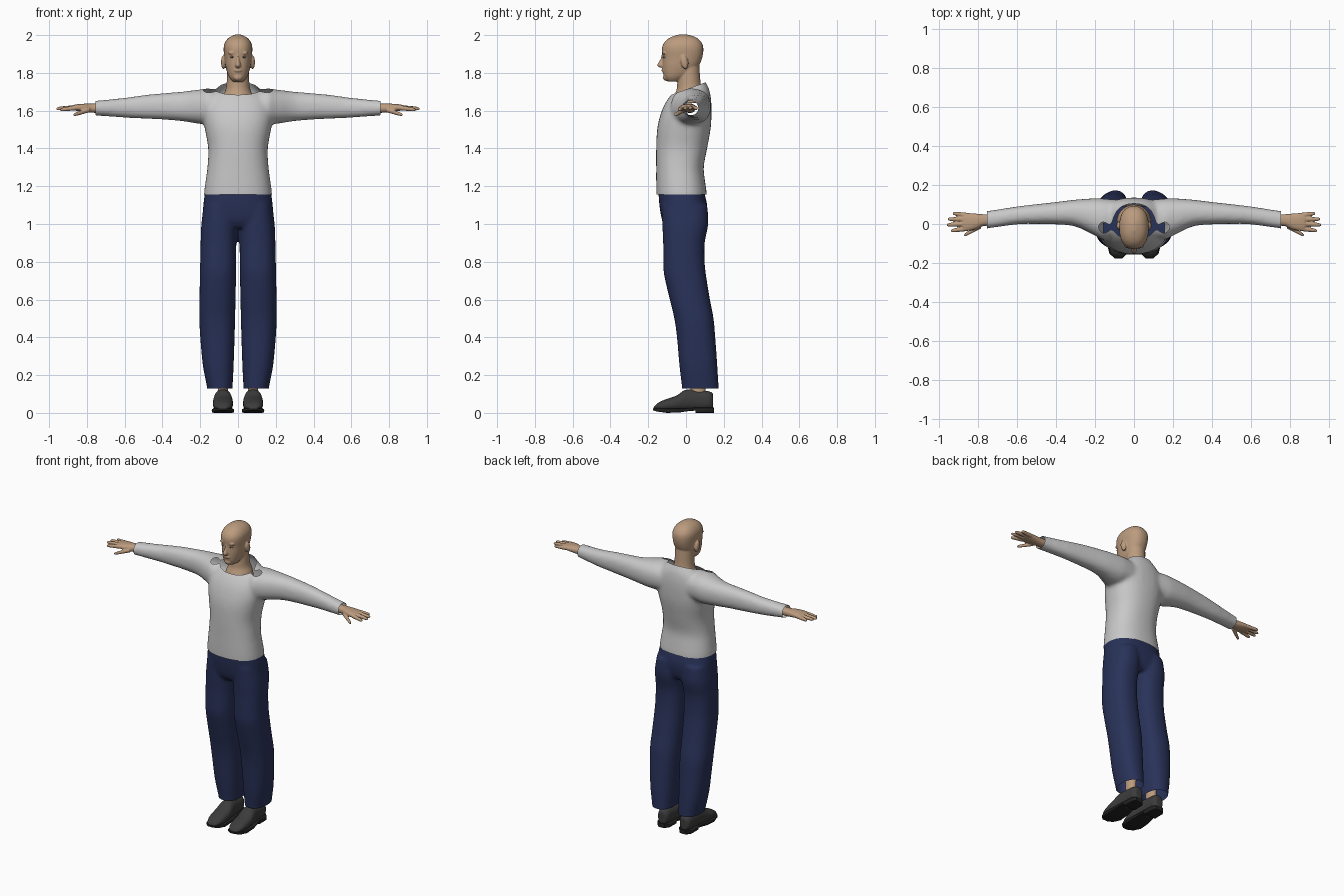
import bpy, bmesh, math
from mathutils import Matrix, Vector

cube = bpy.data.objects.get("Cube")
if cube:
    bpy.data.objects.remove(cube, do_unlink=True)


def material(name, r, g, b):
    m = bpy.data.materials.new(name)
    m.use_nodes = True
    m.diffuse_color = (r, g, b, 1)
    bsdf = next(n for n in m.node_tree.nodes if n.type == 'BSDF_PRINCIPLED')
    bsdf.inputs["Base Color"].default_value = (r, g, b, 1)
    bsdf.inputs["Roughness"].default_value = .8
    return m


SKIN = material("skin", .5, .33, .21)
SHIRT = material("light grey cloth", .58, .58, .58)
DENIM = material("navy cloth", .022, .032, .1)
LEATHER = material("dark grey leather", .045, .045, .045)
RUBBER = material("black rubber", .016, .016, .016)
EYE = material("eye white", .5, .47, .43)
IRIS = material("dark brown", .05, .03, .02)


def refine(rows, steps):
    """Pass a smooth curve through the given rings."""
    out = []
    for i in range(len(rows) - 1):
        p = [rows[max(0, min(len(rows) - 1, i + k))] for k in (-1, 0, 1, 2)]
        for s in range(steps):
            t = s / steps
            out.append([b + .5 * t * (c - a + t * (2 * a - 5 * b + 4 * c - d
                        + t * (3 * (b - c) + d - a))) for a, b, c, d in zip(*p)])
    return out + [rows[-1]]


def loft(bm, axis, rows, power=2.3, steps=4, n=32):
    """Rings along an axis; a row is position, then low and high of the other two axes."""
    rings = []
    for t, a0, a1, b0, b1 in refine(rows, steps):
        ring = []
        for k in range(n):
            c, s = math.cos(math.tau * k / n), math.sin(math.tau * k / n)
            u = math.copysign(abs(c) ** (2 / power), c)
            v = math.copysign(abs(s) ** (2 / power), s)
            co = [(a0 + a1 + u * (a1 - a0)) / 2, (b0 + b1 + v * (b1 - b0)) / 2]
            co.insert(axis, t)
            ring.append(bm.verts.new(co))
        rings.append(ring)
    for r, q in zip(rings, rings[1:]):
        for k in range(n):
            j = (k + 1) % n
            bm.faces.new((r[k], r[j], q[j], q[k]))
    bm.faces.new(rings[0])
    bm.faces.new(rings[-1])


def sym(rows):
    return [(z, -h, h, y0, y1) for z, h, y0, y1 in rows]


def ball(bm, centre, size, tilt=0):
    m = Matrix.Translation(centre) @ Matrix.Rotation(tilt, 4, 'X') @ Matrix.Diagonal((*size, 1))
    bmesh.ops.create_uvsphere(bm, u_segments=20, v_segments=12, radius=1, matrix=m)


def mirror(bm):
    geom = bmesh.ops.duplicate(bm, geom=bm.verts[:] + bm.edges[:] + bm.faces[:])["geom"]
    for v in geom:
        if isinstance(v, bmesh.types.BMVert):
            v.co.x *= -1


def finish(name, bm, mat, voxel=0, relax=0, cuts=()):
    """Fuse the overlapping pieces, soften them, and trim with (point, normal) planes."""
    bmesh.ops.recalc_face_normals(bm, faces=bm.faces)
    mesh = bpy.data.meshes.new(name)
    bm.to_mesh(mesh)
    bm.free()
    ob = bpy.data.objects.new(name, mesh)
    bpy.context.collection.objects.link(ob)
    if voxel:
        r = ob.modifiers.new("fuse", 'REMESH')
        r.mode = 'VOXEL'
        r.voxel_size = voxel
        s = ob.modifiers.new("soften", 'SMOOTH')
        s.factor, s.iterations = .5, relax
        dg = bpy.context.evaluated_depsgraph_get()
        mesh = bpy.data.meshes.new_from_object(ob.evaluated_get(dg))
        ob.modifiers.clear()
        ob.data = mesh
        bm = bmesh.new()
        bm.from_mesh(mesh)
        for point, normal in cuts:
            bmesh.ops.bisect_plane(bm, geom=bm.verts[:] + bm.edges[:] + bm.faces[:],
                                   plane_co=point, plane_no=normal, clear_outer=True)
        bm.to_mesh(mesh)
        bm.free()
    mesh.materials.clear()
    mesh.materials.append(mat)
    mesh.shade_smooth()
    mesh.set_sharp_from_angle(angle=math.radians(45))
    return ob


# Shirt: sleeves and torso fused, trimmed at cuffs, hem and neckline
bm = bmesh.new()
loft(bm, 0, [(.05, -.05, .12, 1.54, 1.7), (.15, -.08, .13, 1.53, 1.717),
             (.2, -.06, .132, 1.53, 1.712), (.3, -.013, .125, 1.545, 1.7),
             (.4, -.002, .113, 1.553, 1.692), (.5, 0, .102, 1.558, 1.682),
             (.6, -.002, .09, 1.563, 1.668), (.76, -.024, .066, 1.575, 1.652),
             (.8, -.024, .066, 1.575, 1.652)])
mirror(bm)
loft(bm, 2, sym([(1.1, .18, -.153, .108), (1.16, .18, -.157, .11), (1.22, .173, -.158, .102),
                 (1.3, .162, -.158, .094), (1.4, .158, -.158, .112), (1.5, .175, -.153, .13),
                 (1.57, .186, -.138, .135), (1.63, .18, -.115, .135), (1.68, .155, -.082, .13),
                 (1.72, .11, -.042, .12), (1.75, .083, -.025, .104), (1.8, .07, -.01, .09)]))
finish("shirt", bm, SHIRT, .011, 8,
       [((0, 0, 1.155), (0, 0, -1)), ((.755, 0, 0), (1, 0, 0)), ((-.755, 0, 0), (-1, 0, 0)),
        ((0, -.075, 1.685), (0, -.06, .165))])

# Trousers: two legs and a pelvis fused, trimmed at the ankles
bm = bmesh.new()
loft(bm, 2, [(1.1, .002, .18, -.13, .113), (1, .002, .194, -.126, .118),
             (.9, .008, .198, -.121, .099), (.8, .009, .2, -.12, .099),
             (.73, .01, .202, -.116, .106), (.6, .013, .204, -.086, .127),
             (.5, .015, .205, -.062, .146), (.4, .018, .2, -.048, .155),
             (.25, .023, .186, -.035, .166), (.13, .029, .163, -.021, .173),
             (.08, .029, .16, -.021, .173)])
mirror(bm)
loft(bm, 2, sym([(.98, .17, -.1, .085), (1.02, .188, -.126, .105),
                 (1.1, .184, -.141, .112), (1.19, .172, -.147, .09)]), 2.5)
finish("trousers", bm, DENIM, .01, 6, [((0, 0, .13), (0, 0, -1))])

# Head with neck, nose, brow, lips, chin and ears
bm = bmesh.new()
loft(bm, 2, sym([(1.755, .03, -.1, -.03), (1.775, .046, -.114, 0), (1.8, .057, -.121, .04),
                 (1.84, .067, -.124, .07), (1.88, .072, -.124, .086), (1.92, .076, -.128, .092),
                 (1.95, .073, -.122, .088), (1.975, .06, -.102, .071), (1.992, .04, -.073, .045),
                 (2.003, .012, -.035, .005)]))
loft(bm, 2, sym([(1.64, .09, -.08, .1), (1.68, .079, -.063, .095), (1.71, .066, -.05, .086),
                 (1.75, .06, -.046, .077), (1.85, .056, -.04, .07)]), 2)
loft(bm, 2, sym([(1.9, .006, -.128, -.1), (1.87, .009, -.137, -.1),
                 (1.842, .015, -.153, -.1), (1.829, .013, -.142, -.1)]), 2)
ball(bm, (0, -.119, 1.814), (.023, .011, .01))
ball(bm, (0, -.106, 1.776), (.024, .016, .018))
for side in (-1, 1):
    ball(bm, (side * .03, -.114, 1.905), (.022, .012, .008))
    ball(bm, (side * .077, -.008, 1.856), (.013, .02, .037), .2)
finish("head", bm, SKIN, .0045, 3)

# Fingers and thumb: root y, root z, tip x, tip y, tip z, root x
DIGITS = [(-.023, 1.615, .94, -.035, 1.605, .855), (.001, 1.617, .961, -.005, 1.61, .855),
          (.024, 1.617, .956, .025, 1.612, .855), (.044, 1.615, .93, .055, 1.612, .85),
          (-.01, 1.605, .872, -.058, 1.577, .785)]

for side, word in ((1, "left"), (-1, "right")):
    # Eyes
    for part, mat, y, size in (("eye", EYE, -.111, (.012, .011, .006)),
                               ("iris", IRIS, -.1205, (.004, .003, .004))):
        bm = bmesh.new()
        ball(bm, (side * .03, y, 1.884), size)
        finish(f"{word}_{part}", bm, mat)

    # Hand
    hand = bmesh.new()
    loft(hand, 0, [(.7, -.01, .05, 1.588, 1.638), (.77, -.01, .05, 1.589, 1.637),
                   (.81, -.026, .053, 1.592, 1.637), (.85, -.035, .056, 1.598, 1.634),
                   (.878, -.031, .053, 1.603, 1.629)])
    for y, z, tx, ty, tz, x in DIGITS:
        rows = []
        for t, r in ((0, .013), (.5, .0115), (.9, .009), (1, .004)):
            cy, cz = y + t * (ty - y), z + t * (tz - z)
            rows.append((x + t * (tx - x), cy - r, cy + r, cz - r, cz + r))
        loft(hand, 0, rows, 2, 3, 16)

    # Ankle
    ankle = bmesh.new()
    loft(ankle, 2, [(.07, .05, .11, .02, .11), (.13, .053, .107, .025, .103),
                    (.25, .05, .11, .025, .11)], 2)

    # Shoe upper
    shoe = bmesh.new()
    loft(shoe, 1, [(-.172, .06, .1, .015, .028), (-.15, .04, .12, .012, .052),
                   (-.11, .029, .131, .01, .071), (-.05, .026, .134, .01, .092),
                   (0, .032, .128, .01, .123), (.07, .038, .122, .012, .12),
                   (.12, .041, .119, .015, .115), (.143, .055, .105, .02, .105)])

    # Sole with a raised arch and a heel block
    sole = bmesh.new()
    loft(sole, 1, [(-.176, .06, .1, .014, .024), (-.152, .034, .126, .007, .026),
                   (-.1, .021, .139, 0, .023), (-.03, .023, .137, .003, .022),
                   (.03, .031, .129, .012, .027), (.05, .033, .127, .013, .028),
                   (.051, .033, .127, 0, .028), (.12, .034, .126, 0, .028),
                   (.147, .055, .105, 0, .028)], 7, 1)

    for part, bm, mat, voxel, relax in (("hand", hand, SKIN, .004, 2), ("ankle", ankle, SKIN, 0, 0),
                                        ("shoe", shoe, LEATHER, .006, 2), ("sole", sole, RUBBER, 0, 0)):
        for v in bm.verts:
            v.co.x *= side
        finish(f"{word}_{part}", bm, mat, voxel, relax)
